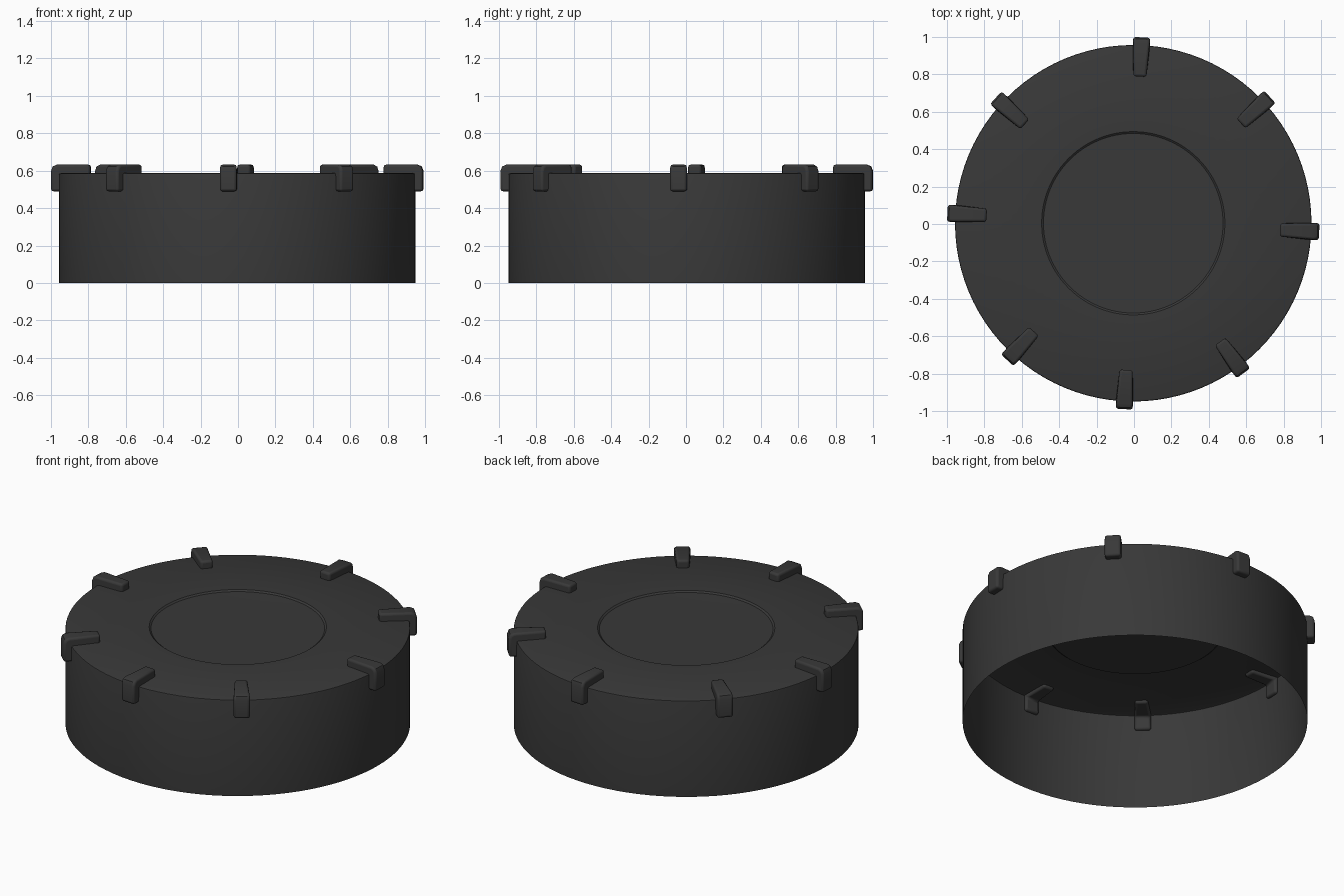
import bpy, bmesh, math
from mathutils import Matrix, Vector

if "Cube" in bpy.data.objects:
    bpy.data.objects.remove(bpy.data.objects["Cube"])

CENTRE = Vector((-0.004, 0.004, 0))
dark = bpy.data.materials.new("dark_rubber")
dark.diffuse_color = (0.04, 0.04, 0.04, 1)
dark.use_nodes = True
dark.node_tree.nodes["Principled BSDF"].inputs["Base Color"].default_value = dark.diffuse_color


def finish(name, bm, angle=35):
    bmesh.ops.recalc_face_normals(bm, faces=bm.faces)
    me = bpy.data.meshes.new(name)
    bm.to_mesh(me)
    bm.free()
    ob = bpy.data.objects.new(name, me)
    bpy.context.collection.objects.link(ob)
    me.materials.append(dark)
    bpy.ops.object.select_all(action='DESELECT')
    ob.select_set(True)
    bpy.context.view_layer.objects.active = ob
    bpy.ops.object.shade_smooth_by_angle(angle=math.radians(angle))
    return ob


# Cap: thin open-bottomed drum with a shallow dish in the top
profile = [(0.953, 0), (0.953, 0.578), (0.951, 0.584), (0.944, 0.587),
           (0.490, 0.587), (0.480, 0.579), (0.30, 0.576), (0, 0.574)]
bm = bmesh.new()
verts = [bm.verts.new((r, 0, z)) for r, z in profile]
edges = [bm.edges.new(p) for p in zip(verts, verts[1:])]
bmesh.ops.spin(bm, geom=verts + edges, cent=(0, 0, 0), axis=(0, 0, 1),
               angle=math.tau, steps=96, use_duplicate=False)
bmesh.ops.remove_doubles(bm, verts=bm.verts, dist=0.0005)
cap = finish("cap_shell", bm)
cap.location = CENTRE


# Clips: L-shaped hooks over the rim, passing slightly through the shell
def clip(index, degrees):
    outline = [(0.785, 0.57), (0.785, 0.632), (0.965, 0.632), (0.986, 0.623),
               (0.995, 0.60), (0.995, 0.49), (0.935, 0.49), (0.935, 0.57)]
    bm = bmesh.new()
    sides = []
    for s in (-1, 1):
        # arm narrows toward its inner end
        sides.append([bm.verts.new((r, s * (0.035 + 0.01 * min(1, (r - 0.785) / 0.15)), z))
                      for r, z in outline])
    a, b = sides
    bm.faces.new(a)
    bm.faces.new(b[::-1])
    n = len(outline)
    for i in range(n):
        j = (i + 1) % n
        bm.faces.new((a[j], a[i], b[i], b[j]))
    bm.transform(Matrix.Rotation(math.radians(degrees), 4, 'Z'))
    ob = finish(f"rim_clip_{index}", bm)
    ob.location = CENTRE
    bev = ob.modifiers.new("rounded_edges", 'BEVEL')
    bev.width = 0.013
    bev.segments = 3
    bev.limit_method = 'ANGLE'
    bev.angle_limit = math.radians(50)


for i, deg in enumerate((357.4, 42.8, 87.4, 137.6, 176.9, 227.4, 267.2, 306.3)):
    clip(i + 1, deg)
